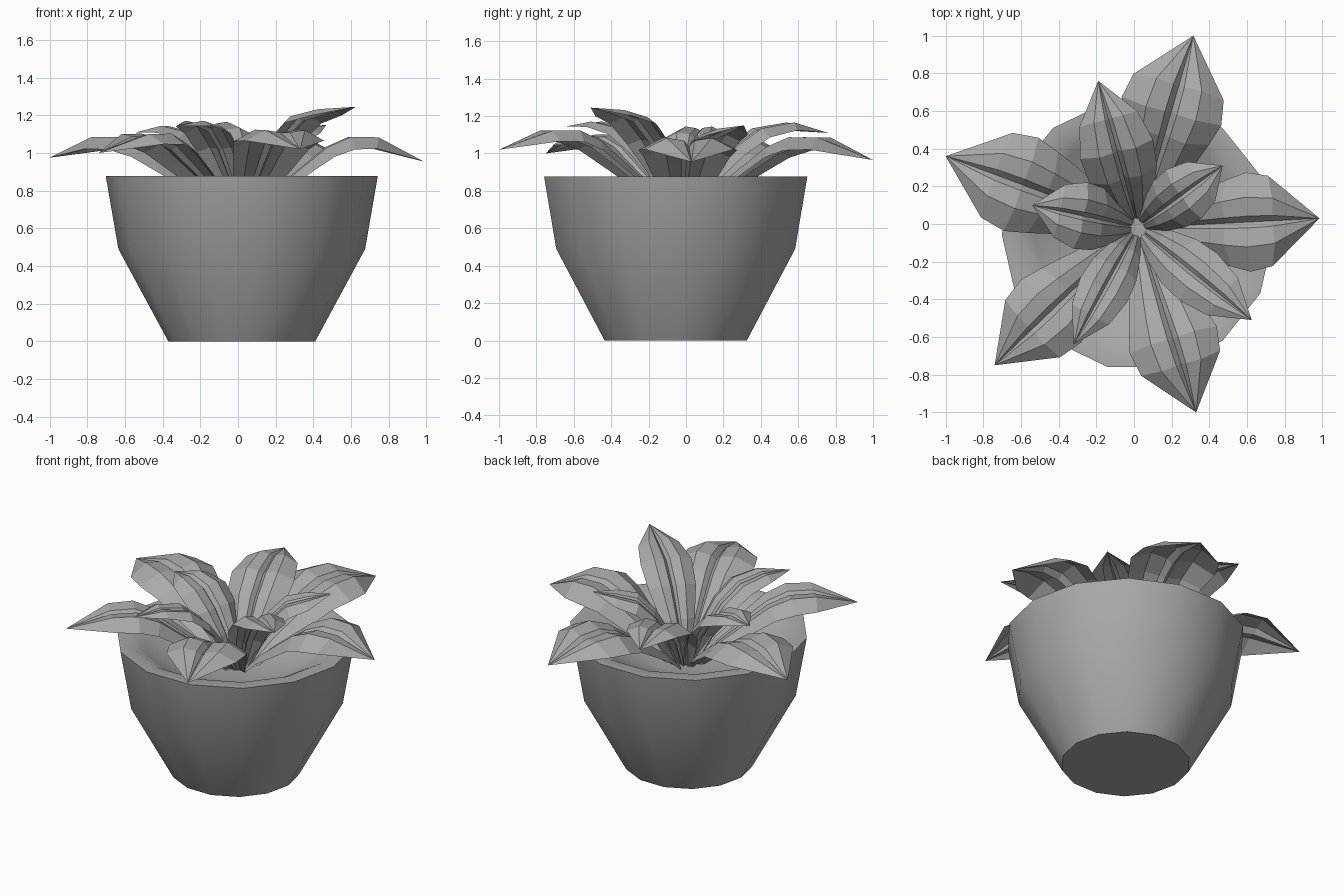
import bpy, bmesh, math
from mathutils import Vector

cube = bpy.data.objects.get("Cube")
if cube:
    bpy.data.objects.remove(cube, do_unlink=True)


def make_material(name, value):
    mat = bpy.data.materials.new(name)
    mat.use_nodes = True
    colour = (value, value, value, 1)
    mat.diffuse_color = colour
    mat.node_tree.nodes["Principled BSDF"].inputs["Base Color"].default_value = colour
    return mat


grey = make_material("plain grey", 0.4)


def add_object(name, bm):
    bmesh.ops.recalc_face_normals(bm, faces=bm.faces)
    mesh = bpy.data.meshes.new(name)
    bm.to_mesh(mesh)
    bm.free()
    mesh.materials.append(grey)
    obj = bpy.data.objects.new(name, mesh)
    bpy.context.collection.objects.link(obj)
    return obj


def bridge(bm, first, second, closed):
    n = len(first)
    for i in range(n if closed else n - 1):
        j = (i + 1) % n
        bm.faces.new((first[i], first[j], second[j], second[i]))


# Pot: a turned profile from the base, over the rim and down the hollow of soil
SIDES = 14
POT_CENTRE = Vector((0.02, -0.055, 0))
PROFILE = [(0.39, 0), (0.655, 0.49), (0.722, 0.877), (0.63, 0.875),
           (0.55, 0.83), (0.4, 0.74), (0.2, 0.68)]

bm = bmesh.new()
rings = []
for radius, z in PROFILE:
    ring = []
    for i in range(SIDES):
        a = math.tau * i / SIDES
        ring.append(bm.verts.new(POT_CENTRE + Vector((radius * math.cos(a), radius * math.sin(a), z))))
    rings.append(ring)
for lower, upper in zip(rings, rings[1:]):
    bridge(bm, lower, upper, True)
bm.faces.new(rings[0])
bm.faces.new(rings[-1])
pot = add_object("pot", bm)
bpy.ops.object.select_all(action='DESELECT')
pot.select_set(True)
bpy.context.view_layer.objects.active = pot
bpy.ops.object.shade_smooth_by_angle(angle=math.radians(32))

# Leaves: rows of (distance along, height share, width share)
OUTER = [(0.05, 0.0, 0.25), (0.2, 0.36, 0.52), (0.36, 0.66, 0.78),
         (0.48, 0.88, 0.96), (0.6, 1.0, 1.1), (0.74, 1.0, 1.0)]
INNER = [(0.05, 0.0, 0.3), (0.18, 0.42, 0.65), (0.34, 0.72, 0.93),
         (0.52, 0.93, 1.0), (0.74, 1.0, 0.8)]
# Cross-section: drooping edges, two ridges and a narrow central groove
HALF_SECTION = [(1, -0.16), (0.5, 0.1), (0.12, 0.04)]
SECTION = [(-t, d) for t, d in HALF_SECTION] + [(0, -0.1)] + HALF_SECTION[::-1]
ROOT = Vector((0.02, -0.02, 0.66))


def add_leaf(name, tip, crest, half_width, rows):
    tip = Vector(tip)
    reach = Vector((tip.x - ROOT.x, tip.y - ROOT.y, 0))
    side = Vector((-reach.y, reach.x, 0)).normalized()
    path = [ROOT + reach * s + Vector((0, 0, (crest - ROOT.z) * h)) for s, h, w in rows]
    path.append(tip)
    bm = bmesh.new()
    loops = []
    for i, row in enumerate(rows):
        tangent = (path[i + 1] - path[max(i - 1, 0)]).normalized()
        normal = tangent.cross(side)
        width = half_width * row[2]
        loops.append([bm.verts.new(path[i] + side * (t * width) + normal * (d * width))
                      for t, d in SECTION])
    for first, second in zip(loops, loops[1:]):
        bridge(bm, first, second, False)
    point = bm.verts.new(tip)
    for a, b in zip(loops[-1], loops[-1][1:]):
        bm.faces.new((a, b, point))
    add_object(name, bm)


# name, tip position, crest height, half width
OUTER_LEAVES = [
    ("left", (0.985, 0.03, 0.955), 1.06, 0.24),
    ("back", (0.315, 1.0, 0.965), 1.06, 0.25),
    ("right", (-1.0, 0.36, 0.975), 1.06, 0.24),
    ("front_right", (-0.74, -0.75, 1.0), 1.08, 0.21),
    ("front", (0.33, -1.0, 1.02), 1.10, 0.22),
]
INNER_LEAVES = [
    ("tall", (0.625, -0.51, 1.245), 1.22, 0.16),
    ("back", (-0.19, 0.76, 1.11), 1.15, 0.2),
    ("front", (-0.32, -0.64, 1.145), 1.16, 0.14),
    ("right", (-0.54, 0.1, 1.11), 1.13, 0.18),
    ("short", (0.47, 0.31, 1.15), 1.12, 0.16),
]
for name, tip, crest, width in OUTER_LEAVES:
    add_leaf("outer_leaf_" + name, tip, crest, width, OUTER)
for name, tip, crest, width in INNER_LEAVES:
    add_leaf("inner_leaf_" + name, tip, crest, width, INNER)
